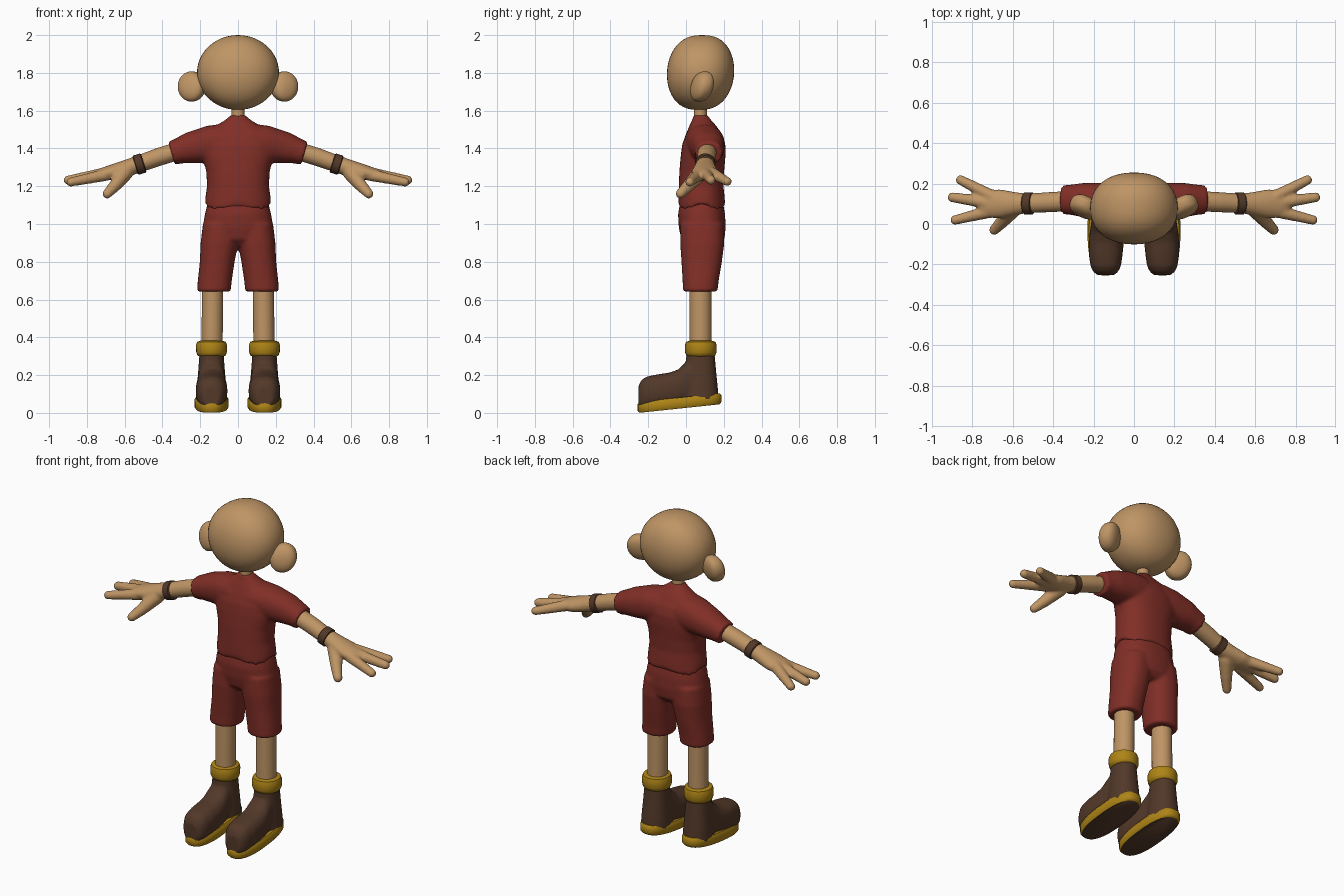
import bpy, bmesh, math
from mathutils import Vector, Matrix

X, Y, Z = Vector((1, 0, 0)), Vector((0, 1, 0)), Vector((0, 0, 1))


def material(name, rgb):
    m = bpy.data.materials.new(name)
    m.diffuse_color = (*rgb, 1)
    return m


SKIN = material("skin tan", (0.52, 0.30, 0.13))
RED = material("dark red cloth", (0.22, 0.028, 0.02))
BROWN = material("dark brown leather", (0.085, 0.04, 0.022))
GOLD = material("gold trim", (0.42, 0.23, 0.008))


def loft(bm, rings, a=X, b=Y, p=2.0, n=32, wave=None):
    """Skin superellipse rings (centre, radius along a, radius along b)."""
    loops = []
    for k, (c, ra, rb) in enumerate(rings):
        loop = []
        for i in range(n):
            t = 2 * math.pi * i / n
            ct, st = math.cos(t), math.sin(t)
            u = math.copysign(abs(ct) ** (2 / p), ct)
            v = math.copysign(abs(st) ** (2 / p), st)
            co = Vector(c) + a * (ra * u) + b * (rb * v)
            if wave:
                co.z += wave(k, t)
            loop.append(bm.verts.new(co))
        loops.append(loop)
    for lo, hi in zip(loops, loops[1:]):
        for i in range(n):
            j = (i + 1) % n
            bm.faces.new((lo[i], lo[j], hi[j], hi[i]))
    bm.faces.new(loops[0][::-1])
    bm.faces.new(loops[-1])


def slices(data, x=0):
    """Vertical sections: (z, half width, front y, back y)."""
    return [((x, (f + k) / 2, z), w, (k - f) / 2) for z, w, f, k in data]


def finger(bm, p, q, r0, r1):
    p, q = Vector(p), Vector(q)
    for i in range(13):
        t = i / 12
        bmesh.ops.create_icosphere(bm, subdivisions=2, radius=r0 + (r1 - r0) * t,
                                   matrix=Matrix.Translation(p.lerp(q, t)))


def finish(name, bm, mats, voxel=0, mirror=False, smooth=4, rule=None):
    bmesh.ops.recalc_face_normals(bm, faces=bm.faces)
    if rule:
        for f in bm.faces:
            f.normal_update()
            f.material_index = rule(f)
    me = bpy.data.meshes.new(name)
    bm.to_mesh(me)
    bm.free()
    for m in mats:
        me.materials.append(m)
    me.shade_smooth()
    ob = bpy.data.objects.new(name, me)
    bpy.context.collection.objects.link(ob)
    if voxel:
        r = ob.modifiers.new("merge", 'REMESH')
        r.mode, r.voxel_size, r.use_smooth_shade = 'VOXEL', voxel, True
        s = ob.modifiers.new("soften", 'SMOOTH')
        s.factor, s.iterations = 0.5, smooth
    else:
        me.set_sharp_from_angle(angle=math.radians(50))
    if mirror:
        mm = ob.modifiers.new("mirror", 'MIRROR')
        mm.use_axis[0], mm.use_mirror_merge = True, False
    return ob


def ball_rings(c, rx, ry, rz, power, lean=0, n=24):
    out = []
    for i in range(n + 1):
        t = math.pi * (i / n - 0.5)
        s, k = math.sin(t), max(math.cos(t), 0.004)
        out.append(((c[0], c[1] + lean * s, c[2] + rz * s), rx * k, ry * k ** power))
    return out


# Head and ears
bm = bmesh.new()
loft(bm, ball_rings((0, 0.077, 1.802), 0.217, 0.178, 0.198, 0.8, 0.008), p=2.2, n=40)
finish("head", bm, [SKIN])

bm = bmesh.new()
yaw = math.radians(25)
ea, eb = Vector((math.cos(yaw), math.sin(yaw), 0)), Vector((-math.sin(yaw), math.cos(yaw), 0))
loft(bm, ball_rings((0.245, 0.085, 1.728), 0.075, 0.052, 0.08, 0.8, 0.015), ea, eb, p=2.5)
finish("ear", bm, [SKIN], mirror=True)

# Neck
bm = bmesh.new()
loft(bm, [((0, 0.076, 1.54), 0.034, 0.034), ((0, 0.076, 1.64), 0.034, 0.034)])
finish("neck", bm, [SKIN])

# Shirt: torso with a wavy hem, plus two sleeves
bm = bmesh.new()
loft(bm, slices([(1.09, 0.174, -0.04, 0.207), (1.13, 0.172, -0.04, 0.204),
                 (1.2, 0.164, -0.038, 0.198), (1.28, 0.168, -0.035, 0.202),
                 (1.36, 0.19, -0.028, 0.209), (1.42, 0.195, -0.02, 0.209),
                 (1.47, 0.165, -0.003, 0.193), (1.52, 0.115, 0.018, 0.16),
                 (1.553, 0.065, 0.034, 0.13), (1.578, 0.036, 0.04, 0.113)]),
     p=2.3, n=48, wave=lambda k, t: 0.017 * math.cos(4 * t) if k < 2 else 0)
for s in (1, -1):
    up = Vector((s * 0.28, 0, 0.96))
    loft(bm, [((s * 0.05, 0.095, 1.43), 0.105, 0.105), ((s * 0.14, 0.105, 1.423), 0.1, 0.1),
              ((s * 0.25, 0.118, 1.403), 0.085, 0.084), ((s * 0.31, 0.12, 1.388), 0.075, 0.069),
              ((s * 0.352, 0.12, 1.374), 0.071, 0.063)], Y, up, p=2.2)
finish("shirt", bm, [RED], voxel=0.01)

# Shorts: hips and two legs
bm = bmesh.new()
loft(bm, slices([(1.14, 0.15, -0.02, 0.185), (1.09, 0.166, -0.036, 0.2),
                 (1.05, 0.176, -0.042, 0.207), (0.98, 0.187, -0.038, 0.21),
                 (0.92, 0.19, -0.025, 0.203), (0.885, 0.15, 0.01, 0.175)]), p=2.3, n=48)
for s in (1, -1):
    loft(bm, [((s * x, (f + k) / 2, z), w, (k - f) / 2) for z, x, w, f, k in
              [(1.0, 0.09, 0.096, -0.03, 0.2), (0.9, 0.098, 0.1, -0.031, 0.203),
               (0.8, 0.11, 0.092, -0.024, 0.19), (0.7, 0.123, 0.09, -0.018, 0.173),
               (0.642, 0.128, 0.089, -0.016, 0.167)]], p=2.3)
finish("shorts", bm, [RED], voxel=0.01, smooth=3)

# Bare legs
bm = bmesh.new()
loft(bm, [((0.138, 0.077, 0.3), 0.056, 0.058), ((0.134, 0.077, 0.7), 0.056, 0.058)])
finish("leg", bm, [SKIN], mirror=True)

# Arm with palm, three fingers and thumb
bm = bmesh.new()
up = Vector((0.3, 0, 0.954))
loft(bm, [((0.28, 0.115, 1.398), 0.05, 0.048), ((0.42, 0.108, 1.355), 0.05, 0.048),
          ((0.53, 0.102, 1.316), 0.048, 0.045), ((0.59, 0.1, 1.295), 0.058, 0.045),
          ((0.66, 0.1, 1.275), 0.071, 0.042), ((0.72, 0.1, 1.262), 0.07, 0.034),
          ((0.76, 0.1, 1.253), 0.055, 0.026)], Y, up)
finger(bm, (0.70, 0.135, 1.27), (0.858, 0.218, 1.225), 0.034, 0.025)
finger(bm, (0.72, 0.105, 1.265), (0.898, 0.132, 1.232), 0.033, 0.026)
finger(bm, (0.70, 0.065, 1.26), (0.885, 0.02, 1.222), 0.034, 0.025)
finger(bm, (0.60, 0.075, 1.27), (0.65, 0.015, 1.205), 0.045, 0.034)
finger(bm, (0.65, 0.015, 1.205), (0.692, -0.03, 1.16), 0.034, 0.026)
finish("arm_and_hand", bm, [SKIN], voxel=0.008, mirror=True)

# Wristband
bm = bmesh.new()
mid, d = Vector((0.522, 0.102, 1.317)), Vector((0.954, 0, -0.3))
loft(bm, [(mid + d * t, r + 0.002, r) for t, r in
          ((-0.024, 0.046), (-0.019, 0.053), (0.019, 0.053), (0.024, 0.046))], Y, up)
finish("wristband", bm, [BROWN], mirror=True)

# Boot: shaft and rounded foot
bm = bmesh.new()
loft(bm, slices([(0.07, 0.082, -0.02, 0.174), (0.14, 0.078, -0.01, 0.168),
                 (0.22, 0.071, -0.004, 0.16), (0.33, 0.063, 0.003, 0.15)], 0.14), p=2.2)
loft(bm, [((0.14, y, (lo + hi) / 2), w, (hi - lo) / 2) for y, w, lo, hi in
          [(-0.252, 0.042, 0.03, 0.14), (-0.238, 0.06, 0.02, 0.172),
           (-0.21, 0.075, 0.02, 0.192), (-0.15, 0.084, 0.025, 0.204),
           (-0.09, 0.083, 0.03, 0.213), (-0.04, 0.079, 0.035, 0.23),
           (-0.005, 0.073, 0.04, 0.265), (0.04, 0.068, 0.04, 0.3)]], X, Z, p=2.5)
finish("boot", bm, [BROWN], voxel=0.009, mirror=True, smooth=5)

# Tilted sole: gold rim, brown underside
bm = bmesh.new()
loft(bm, [((0.14, -0.034, 0.023 + h), w, l) for h, w, l in
          ((0, 0.082, 0.212), (0.012, 0.09, 0.222), (0.046, 0.09, 0.222), (0.058, 0.082, 0.213))],
     X, Vector((0, 1, 0.105)), p=2.5, n=48)
finish("sole", bm, [GOLD, BROWN], mirror=True, rule=lambda f: int(f.normal.z < -0.9))

# Boot cuff
bm = bmesh.new()
loft(bm, [((0.14, 0.078, z), r, r + 0.002) for z, r in
          ((0.298, 0.062), (0.303, 0.074), (0.32, 0.081), (0.358, 0.082), (0.376, 0.076), (0.382, 0.058))])
finish("boot_cuff", bm, [GOLD], mirror=True)
